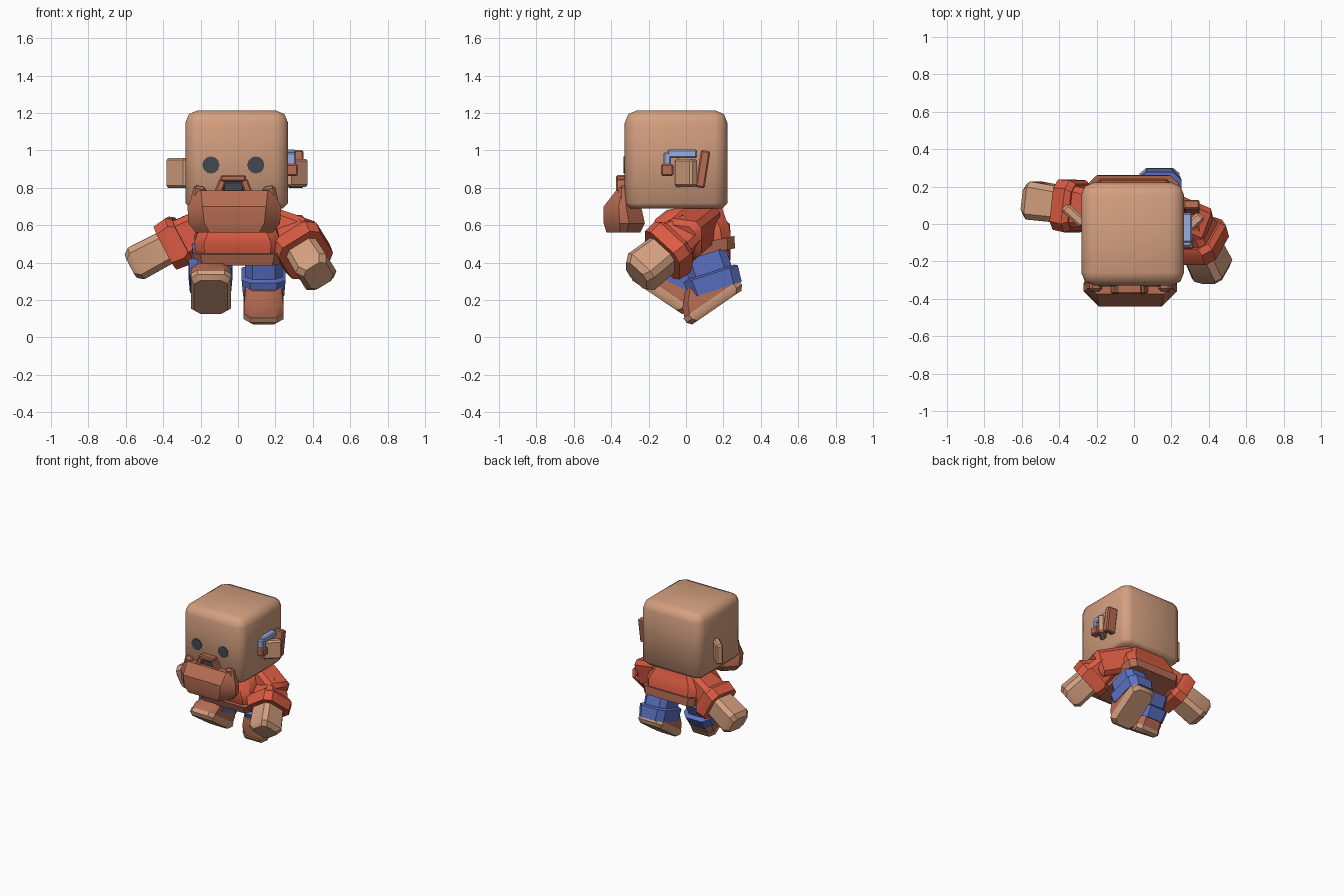
import bpy, bmesh, math
from mathutils import Matrix, Vector

if "Cube" in bpy.data.objects:
    bpy.data.objects.remove(bpy.data.objects["Cube"])


def material(name, rgb):
    m = bpy.data.materials.new(name)
    m.diffuse_color = (*rgb, 1)
    m.use_nodes = True
    m.node_tree.nodes["Principled BSDF"].inputs["Base Color"].default_value = m.diffuse_color
    return m


SKIN = material("tan skin", (0.66, 0.35, 0.215))
RED = material("red shirt", (0.70, 0.105, 0.055))
BROWN = material("brown", (0.47, 0.15, 0.085))
BLUE = material("blue trousers", (0.105, 0.165, 0.54))
STEEL = material("pale blue", (0.32, 0.42, 0.72))
DARK = material("dark grey", (0.055, 0.065, 0.08))


def finish(name, bm, mat, angle=35):
    bmesh.ops.recalc_face_normals(bm, faces=bm.faces)
    me = bpy.data.meshes.new(name)
    bm.to_mesh(me)
    bm.free()
    me.materials.append(mat)
    ob = bpy.data.objects.new(name, me)
    bpy.context.collection.objects.link(ob)
    bpy.ops.object.select_all(action='DESELECT')
    ob.select_set(True)
    bpy.context.view_layer.objects.active = ob
    bpy.ops.object.shade_smooth_by_angle(angle=math.radians(angle))
    return ob


def loft(name, sections, mat, frame=Matrix(), c=0.03):
    """Chamfered rectangles (height, width, depth, y offset) joined along local z."""
    bm = bmesh.new()
    rings = []
    for z, w, d, oy in sections:
        a, b = w / 2, d / 2
        k = min(c, a * 0.8, b * 0.8)
        pts = [(a, b - k), (a - k, b), (k - a, b), (-a, b - k),
               (-a, k - b), (k - a, -b), (a - k, -b), (a, k - b)]
        rings.append([bm.verts.new(frame @ Vector((x, y + oy, z))) for x, y in pts])
    for r, s in zip(rings, rings[1:]):
        for i in range(8):
            j = (i + 1) % 8
            bm.faces.new((r[i], r[j], s[j], s[i]))
    bm.faces.new(rings[0])
    bm.faces.new(rings[-1])
    return finish(name, bm, mat)


def box(name, size, at, mat, rot=(0, 0, 0), bevel=0.008):
    bm = bmesh.new()
    bmesh.ops.create_cube(bm, size=1)
    bmesh.ops.scale(bm, vec=size, verts=bm.verts)
    if bevel:
        bmesh.ops.bevel(bm, geom=list(bm.edges), offset=bevel, segments=1, affect='EDGES')
    m = Matrix.Translation(at)
    for ang, ax in zip(rot, "XYZ"):
        m = m @ Matrix.Rotation(math.radians(ang), 4, ax)
    bm.transform(m)
    return finish(name, bm, mat)


def tilt(at, deg):
    return Matrix.Translation(at) @ Matrix.Rotation(math.radians(deg), 4, 'X')


def aim(a, b):
    """Frame at a with local z towards b, plus the length."""
    a, b = Vector(a), Vector(b)
    z = (b - a).normalized()
    hint = Vector((0, 1, 0))
    y = (hint - z * hint.dot(z)).normalized()
    m = Matrix((y.cross(z), y, z)).transposed().to_4x4()
    m.translation = a
    return m, (b - a).length


# Head: rounded block, tighter rounding underneath
bm = bmesh.new()
bmesh.ops.create_cube(bm, size=1)
bmesh.ops.scale(bm, vec=(0.55, 0.55, 0.525), verts=bm.verts)
low = lambda e: all(v.co.z < -0.26 for v in e.verts)
bmesh.ops.bevel(bm, geom=[e for e in bm.edges if not low(e)], offset=0.068,
                segments=2, profile=0.5, affect='EDGES')
rim = [e for e in bm.edges if low(e) and any(abs(f.normal.z) < 0.5 for f in e.link_faces)]
bmesh.ops.bevel(bm, geom=rim, offset=0.028, segments=1, affect='EDGES')
bm.transform(Matrix.Translation((-0.007, -0.053, 0.952)))
finish("head", bm, SKIN, 50)

# Eyes
for side, x in (("left", -0.145), ("right", 0.095)):
    bm = bmesh.new()
    bmesh.ops.create_cone(bm, cap_ends=True, segments=12, radius1=0.046, radius2=0.046, depth=0.008)
    bm.transform(Matrix.Translation((x, -0.329, 0.922)) @ Matrix.Rotation(math.pi / 2, 4, 'X'))
    finish(side + "_eye", bm, DARK)

# Ears
box("left_ear", (0.14, 0.055, 0.16), (-0.32, 0.045, 0.88), SKIN, (0, 0, -42), 0.012)
box("right_ear", (0.14, 0.055, 0.15), (0.31, 0.0, 0.88), SKIN, (0, 0, 42), 0.012)

# Ear device on the right side
box("ear_arc_top", (0.05, 0.16, 0.045), (0.285, -0.02, 0.982), STEEL)
box("ear_arc_front", (0.05, 0.04, 0.07), (0.285, -0.1, 0.955), STEEL)
box("ear_tip", (0.06, 0.065, 0.065), (0.29, -0.1, 0.895), BROWN)
box("ear_back_piece", (0.085, 0.05, 0.2), (0.308, 0.09, 0.9), BROWN, (-9, 0, 0))

# Beard, side whiskers, moustache and mouth
loft("beard", [(0.56, 0.41, 0.18, -0.335), (0.61, 0.49, 0.22, -0.33),
               (0.70, 0.50, 0.20, -0.34), (0.785, 0.42, 0.08, -0.335)],
     BROWN, Matrix.Translation((-0.02, 0, 0)), 0.085)
for side, s in (("left", -1), ("right", 1)):
    box(side + "_whisker", (0.07, 0.07, 0.13), (-0.02 + s * 0.195, -0.325, 0.745), BROWN, (0, s * -12, 0), 0.015)
    box(side + "_moustache", (0.04, 0.06, 0.08), (-0.025 + s * 0.07, -0.345, 0.805), BROWN, (0, s * -20, 0))
box("moustache_top", (0.135, 0.06, 0.035), (-0.025, -0.345, 0.85), BROWN)
box("mouth", (0.11, 0.03, 0.06), (-0.025, -0.335, 0.805), DARK)

# Torso leaning forward, with the belt
body = tilt((-0.003, 0.04, 0.44), 12)
loft("belt", [(-0.01, 0.45, 0.45, 0), (0.055, 0.48, 0.47, 0)], BROWN, body, 0.04)
loft("shirt", [(0.05, 0.45, 0.43, 0), (0.11, 0.46, 0.44, 0), (0.15, 0.43, 0.42, 0.0),
               (0.23, 0.35, 0.36, 0.02), (0.265, 0.28, 0.24, 0.03)], RED, body, 0.05)


# Arms: sleeve, wide cuff and blocky hand
def forearm(side, m, n, start, cuff):
    loft(side + "_sleeve", [(start, 0.19, 0.19, 0), (cuff, 0.22, 0.23, 0)], RED, m)
    loft(side + "_cuff", [(cuff - 0.02, 0.24, 0.25, 0), (cuff + 0.01, 0.28, 0.28, 0),
                          (cuff + 0.085, 0.26, 0.27, 0)], RED, m, 0.045)
    loft(side + "_hand", [(cuff + 0.04, 0.18, 0.19, 0), (n - 0.035, 0.19, 0.205, 0),
                          (n, 0.14, 0.16, 0)], SKIN, m, 0.03)


m, n = aim((-0.14, 0.07, 0.61), (-0.568, 0.13, 0.383))
forearm("left", m, n, 0, 0.19)
m, n = aim((0.12, 0.09, 0.615), (0.35, -0.01, 0.53))
loft("right_upper_sleeve", [(0, 0.20, 0.20, 0), (n, 0.21, 0.20, 0), (n + 0.03, 0.16, 0.15, 0)], RED, m)
m, n = aim((0.30, 0.0, 0.54), (0.43, -0.265, 0.33))
forearm("right", m, n, -0.04, 0.09)


# Legs in mid-stride: sole, shoe, rolled cuff and trouser leg
def leg(side, foot, shin):
    loft(side + "_sole", [(0, 0.18, 0.32, 0), (0.025, 0.215, 0.36, 0), (0.055, 0.215, 0.36, 0)], SKIN, foot, 0.035)
    loft(side + "_shoe", [(0.05, 0.21, 0.35, 0), (0.10, 0.21, 0.33, 0.01), (0.17, 0.19, 0.24, 0.03)], BROWN, foot, 0.035)
    loft(side + "_trouser_cuff", [(0, 0.22, 0.29, 0), (0.09, 0.235, 0.305, 0), (0.1, 0.2, 0.27, 0)], BLUE, shin, 0.045)
    loft(side + "_trouser_leg", [(0.08, 0.20, 0.24, 0), (0.20, 0.20, 0.24, 0)], BLUE, shin, 0.04)


leg("right", tilt((0.137, 0.165, 0.16), 34.5), tilt((0.137, 0.16, 0.253), 18))
leg("left", tilt((-0.145, -0.155, 0.215), -34), tilt((-0.147, -0.065, 0.285), -27))
